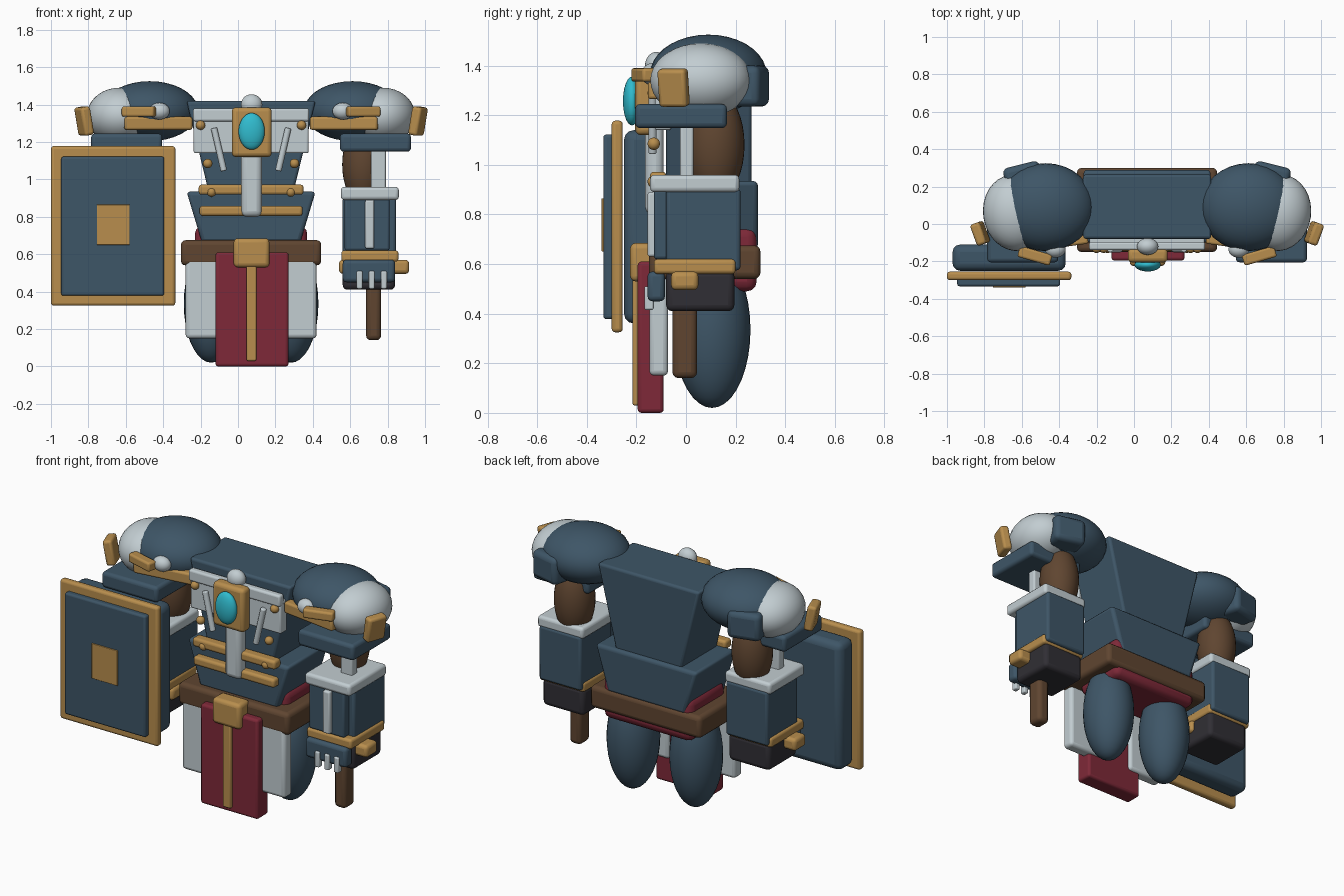
import bpy, bmesh, math
from mathutils import Matrix

if "Cube" in bpy.data.objects:
    bpy.data.objects.remove(bpy.data.objects["Cube"])

CX = 0.07  # body centre line

def mat(name, r, g, b):
    m = bpy.data.materials.new(name)
    m.diffuse_color = (r, g, b, 1)
    m.use_nodes = True
    m.node_tree.nodes["Principled BSDF"].inputs["Base Color"].default_value = m.diffuse_color
    return m

BLUE = mat("slate blue", 0.048, 0.092, 0.135)
SILVER = mat("pale silver", 0.54, 0.61, 0.64)
GOLD = mat("gold", 0.48, 0.27, 0.075)
RED = mat("crimson", 0.21, 0.022, 0.04)
BROWN = mat("leather brown", 0.115, 0.06, 0.03)
CYAN = mat("cyan", 0.03, 0.5, 0.62)
COAL = mat("charcoal", 0.03, 0.028, 0.035)

def finish(name, bm, m, loc, rot=(0, 0, 0), bevel=0.0):
    me = bpy.data.meshes.new(name)
    bm.to_mesh(me)
    bm.free()
    me.materials.append(m)
    ob = bpy.data.objects.new(name, me)
    bpy.context.collection.objects.link(ob)
    ob.location = loc
    ob.rotation_euler = [math.radians(a) for a in rot]
    if bevel:
        b = ob.modifiers.new("bevel", 'BEVEL')
        b.width = bevel
        b.segments = 3
    bpy.ops.object.select_all(action='DESELECT')
    ob.select_set(True)
    bpy.context.view_layer.objects.active = ob
    bpy.ops.object.shade_smooth_by_angle(angle=math.radians(35))
    return ob

def box(name, m, x, y, z, bevel=0.015, rot=(0, 0, 0), taper=1.0):
    """Rounded box from ranges; taper scales the bottom width."""
    bm = bmesh.new()
    bmesh.ops.create_cube(bm, size=1)
    for v in bm.verts:
        if v.co.z < 0:
            v.co.x *= taper
        v.co.x *= x[1] - x[0]
        v.co.y *= y[1] - y[0]
        v.co.z *= z[1] - z[0]
    return finish(name, bm, m, [sum(r) / 2 for r in (x, y, z)], rot, bevel)

def ball(name, m, loc, r, rot=(0, 0, 0)):
    bm = bmesh.new()
    bmesh.ops.create_uvsphere(bm, u_segments=32, v_segments=18, radius=1)
    bmesh.ops.scale(bm, vec=r, verts=bm.verts)
    return finish(name, bm, m, loc, rot)

def rod(name, m, loc, r, length, rot=(0, 0, 0), bevel=0.01):
    bm = bmesh.new()
    bmesh.ops.create_cone(bm, cap_ends=True, segments=16, radius1=r, radius2=r, depth=length)
    return finish(name, bm, m, loc, rot, bevel)

def sbox(s, name, m, x, y, z, bevel=0.015, rot=(0, 0, 0)):
    """Box given on the +x side, placed on side s of the centre line."""
    if s < 0:
        x = (2 * CX - x[1], 2 * CX - x[0])
        rot = (rot[0], -rot[1], -rot[2])
    return box(name + ("_right" if s < 0 else "_left"), m, x, y, z, bevel, rot)

def sball(s, name, m, loc, r, rot=(0, 0, 0)):
    if s < 0:
        loc = (2 * CX - loc[0], loc[1], loc[2])
        rot = (rot[0], -rot[1], -rot[2])
    return ball(name + ("_right" if s < 0 else "_left"), m, loc, r, rot)

# torso, belt and hips
box("chest", BLUE, (CX - .345, CX + .345), (-.08, .265), (.88, 1.42), .015, taper=.62)
box("waist", BLUE, (CX - .345, CX + .345), (-.10, .29), (.66, .935), .02, taper=.76)
box("belt", BROWN, (CX - .375, CX + .375), (-.15, .30), (.54, .675), .025)
box("pelvis", RED, (CX - .30, CX + .30), (-.06, .285), (.49, .75), .04)
box("tabard", RED, (CX - .19, CX + .20), (-.195, -.09), (0, .61), .015)
box("tabard_stripe", GOLD, (CX - .025, CX + .028), (-.215, -.185), (.03, .56), .008)
box("buckle", GOLD, (CX - .093, CX + .098), (-.225, -.12), (.53, .685), .022)

# chest armour
box("chest_plate", SILVER, (CX - .307, CX + .307), (-.125, -.06), (1.14, 1.34), .01)
box("collar_bar", SILVER, (CX - .31, CX + .31), (-.14, -.095), (1.31, 1.38), .012)
box("spine_bar", SILVER, (CX - .053, CX + .058), (-.165, -.09), (.80, 1.36), .03)
ball("collar_knob", SILVER, (CX + .003, -.12, 1.40), (.057, .045, .055))
box("amulet", GOLD, (CX - .103, CX + .11), (-.205, -.13), (1.12, 1.385), .022)
ball("amulet_gem", CYAN, (CX + .003, -.218, 1.257), (.07, .036, .098))
for i, (z, w) in enumerate(((.945, .28), (.832, .275))):
    box(f"rib_bar_{i}", GOLD, (CX - w, CX + w), (-.145, -.08), (z - .027, z + .027), .015)

for s in (-1, 1):
    # rivets and slanted chest rods
    for x, z in ((.27, 1.29), (.232, 1.085), (.212, .932)):
        sball(s, "rivet", GOLD, (CX + x, -.13, z), (.025, .025, .025))
    rod("chest_rod", SILVER, (CX + s * .172, -.135, 1.16), .017, .235, (0, s * 13, 0), .006)

    # legs and hip plates
    sball(s, "leg", BLUE, (.283, .105, .335), (.147, .155, .315))
    sbox(s, "hip_plate", SILVER, (.17, .42), (-.148, -.072), (.15, .60), .02)

    # shoulder
    sball(s, "shoulder", BLUE, (.612, .09, 1.365), (.26, .235, .16))
    sball(s, "shoulder_cap", SILVER, (.775, .06, 1.34), (.172, .205, .15), (0, 0, -8))
    sbox(s, "shoulder_pad", BLUE, (.545, .925), (-.205, .165), (1.148, 1.245), .02)
    sbox(s, "shoulder_back_block", BLUE, (.63, .83), (.17, .32), (1.235, 1.40), .03, (0, 0, -14))
    sbox(s, "shoulder_inner_trim", GOLD, (.385, .75), (-.13, -.07), (1.265, 1.335), .012, (0, 0, -8))
    sbox(s, "shoulder_front_trim", GOLD, (.58, .76), (-.20, -.14), (1.335, 1.39), .012, (0, 0, 16))
    sball(s, "shoulder_stud", SILVER, (.56, -.135, 1.365), (.055, .045, .045))
    sbox(s, "shoulder_outer_trim", GOLD, (.935, .99), (-.11, .01), (1.235, 1.388), .015, (0, 10, -20))

    # arm
    sball(s, "upper_arm", BROWN, (.672, .118, 1.08), (.115, .118, .22))
    sbox(s, "elbow_post", SILVER, (.71, .79), (-.025, .03), (.90, 1.18), .01)
    sbox(s, "forearm_cuff", SILVER, (.55, .86), (-.145, .215), (.89, .96), .018)
    sbox(s, "forearm", BLUE, (.56, .845), (-.08, .22), (.575, .905), .015)
    sbox(s, "forearm_panel", BLUE, (.57, .81), (-.13, -.06), (.62, .90), .012)
    sbox(s, "forearm_strip", SILVER, (.68, .728), (-.155, -.12), (.63, .89), .01)
    sbox(s, "wrist_band", GOLD, (.553, .858), (-.13, .20), (.56, .62), .015)

    # hand
    sbox(s, "fist", COAL, (.56, .84), (-.08, .195), (.41, .575), .025)
    sbox(s, "knuckle_plate", BLUE, (.56, .84), (-.155, -.085), (.45, .57), .02)
    for x in (.65, .715, .78):
        sbox(s, "finger", SILVER, (x - .016, x + .016), (-.168, -.13), (.415, .51), .008)
    sbox(s, "hand_pin", GOLD, (.54, .915), (-.06, .05), (.495, .57), .02)

# handle held in the free hand
box("handle", BROWN, (.685, .765), (-.055, .045), (.14, .55), .025)

# shield
box("shield_backing", BLUE, (-.97, -.365), (-.25, -.11), (.36, 1.14), .04)
box("shield_frame", GOLD, (-1, -.335), (-.30, -.255), (.325, 1.178), .015)
box("shield_face", BLUE, (-.945, -.395), (-.333, -.28), (.378, 1.122), .012)
box("shield_emblem_plate", GOLD, (-.755, -.58), (-.34, -.331), (.65, .865), .003)
